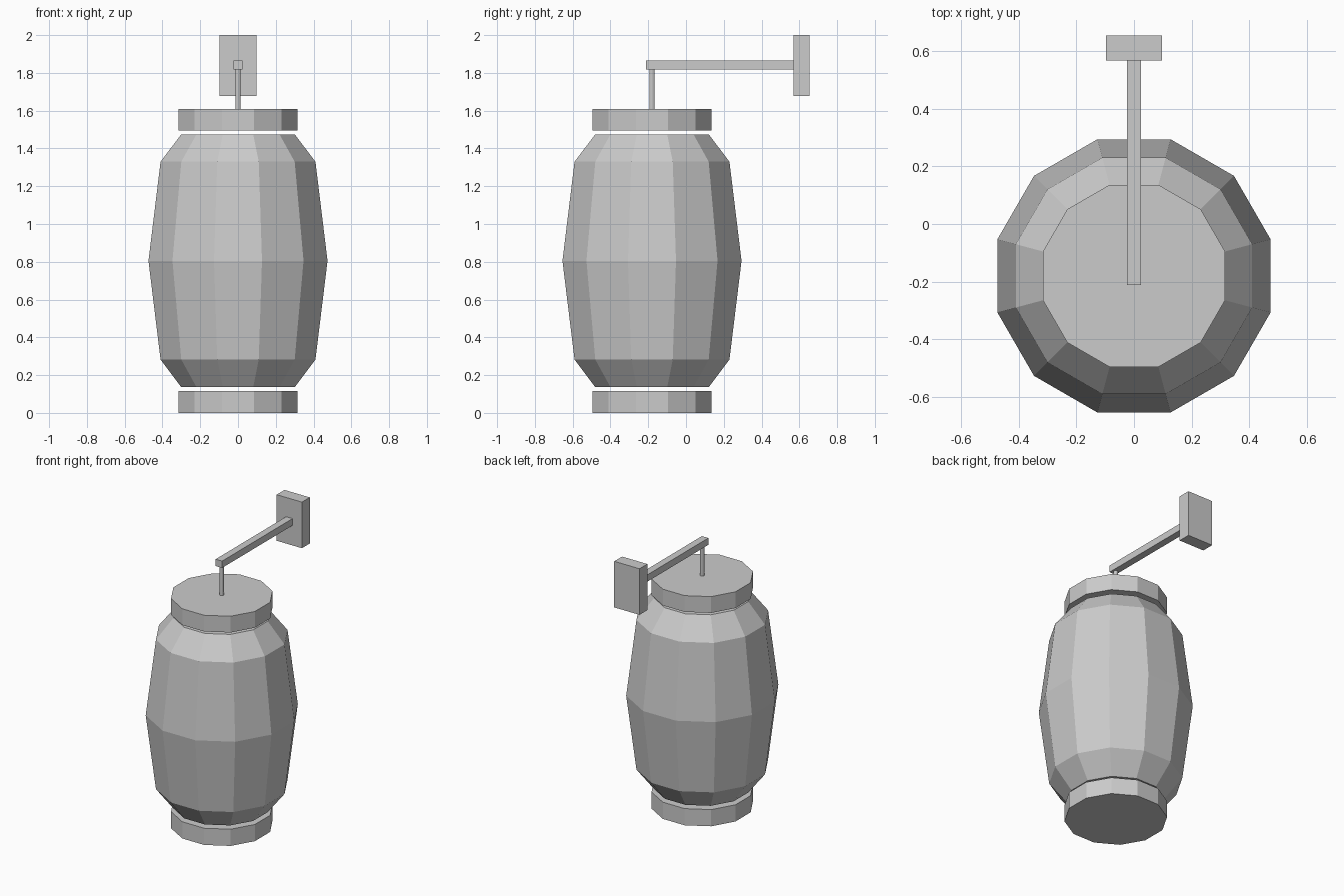
import bpy
import bmesh
from math import cos, sin, pi

cube = bpy.data.objects.get("Cube")
if cube:
    bpy.data.objects.remove(cube, do_unlink=True)

SIDES = 12
AXIS_Y = -0.18  # the lantern hangs forward of the wall plate

grey = bpy.data.materials.new("light grey")
grey.use_nodes = True
grey.diffuse_color = (0.6, 0.6, 0.6, 1)
grey.node_tree.nodes["Principled BSDF"].inputs["Base Color"].default_value = grey.diffuse_color


def finish(name, bm):
    bmesh.ops.recalc_face_normals(bm, faces=bm.faces)
    mesh = bpy.data.meshes.new(name)
    bm.to_mesh(mesh)
    bm.free()
    mesh.materials.append(grey)
    obj = bpy.data.objects.new(name, mesh)
    bpy.context.scene.collection.objects.link(obj)


def lathe(name, profile):
    """Capped twelve-sided solid; profile holds (flat-side radius, height)."""
    bm = bmesh.new()
    rings = []
    for flat, z in profile:
        r = flat / cos(pi / SIDES)
        angles = [(i + 0.5) * 2 * pi / SIDES for i in range(SIDES)]
        rings.append([bm.verts.new((r * cos(a), AXIS_Y + r * sin(a), z)) for a in angles])
    for low, high in zip(rings, rings[1:]):
        for i in range(SIDES):
            j = (i + 1) % SIDES
            bm.faces.new((low[i], low[j], high[j], high[i]))
    bm.faces.new(rings[0][::-1])
    bm.faces.new(rings[-1])
    finish(name, bm)


def box(name, low, high):
    bm = bmesh.new()
    bmesh.ops.create_cube(bm, size=1)
    for v in bm.verts:
        v.co = [(a + b) / 2 + c * (b - a) for a, b, c in zip(low, high, v.co)]
    finish(name, bm)


# Paper shade and its two end caps, separated by narrow gaps
lathe("lantern_shade", [(0.30, 0.136), (0.41, 0.282), (0.474, 0.805),
                        (0.41, 1.33), (0.30, 1.475)])
lathe("bottom_cap", [(0.316, 0), (0.316, 0.117)])
lathe("top_cap", [(0.316, 1.496), (0.316, 1.61)])

# Hanging rod, bracket arm and wall plate
lathe("hanging_rod", [(0.013, 1.60), (0.013, 1.83)])
box("bracket_arm", (-0.025, -0.212, 1.817), (0.025, 0.58, 1.865))
box("wall_plate", (-0.098, 0.568, 1.677), (0.098, 0.655, 2))
